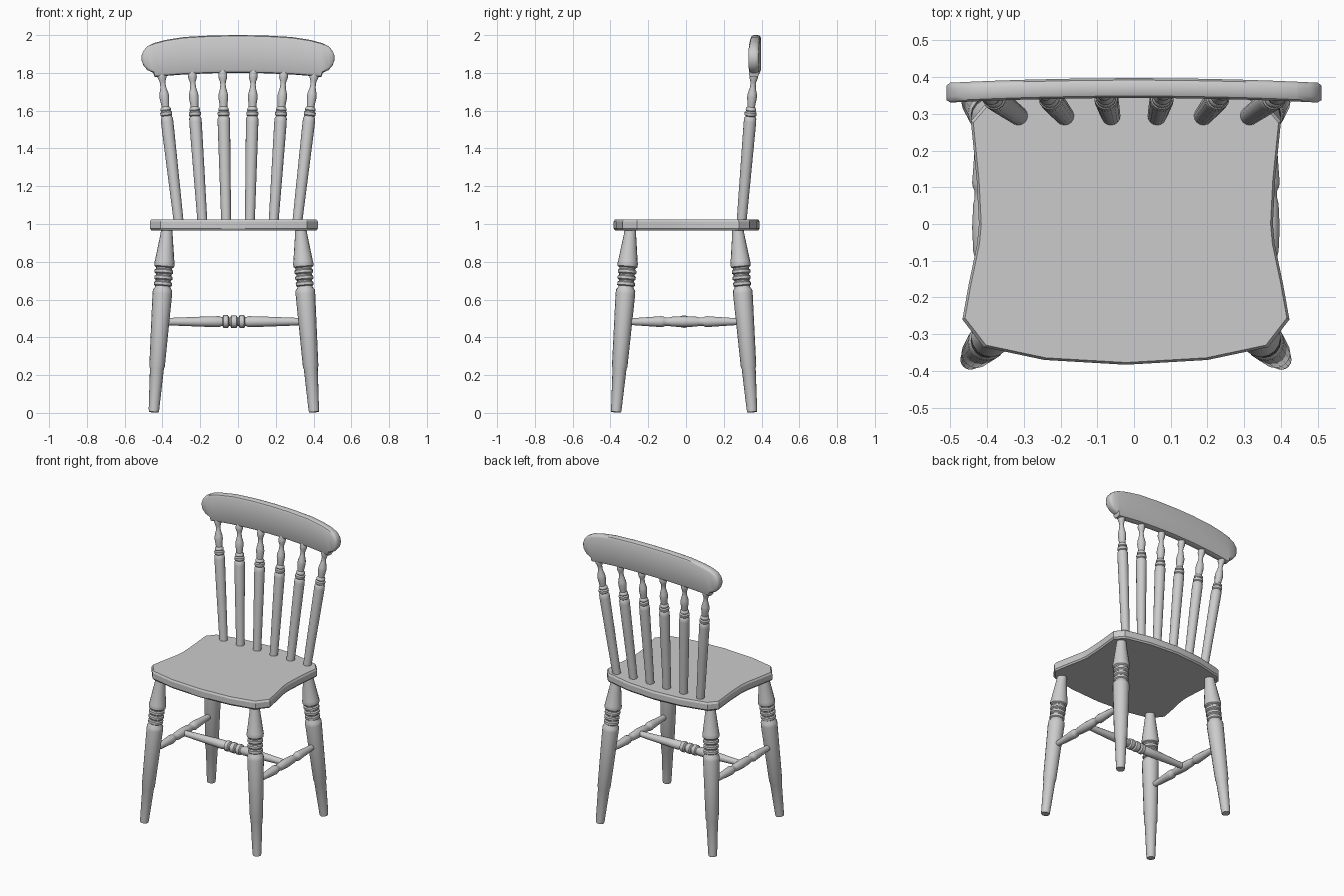
import bpy, bmesh, math
from mathutils import Vector

if "Cube" in bpy.data.objects:
    bpy.data.objects.remove(bpy.data.objects["Cube"])

CX, CY = -0.022, -0.01      # centre of the seat and leg frame
mat = bpy.data.materials.new("plain grey")
mat.diffuse_color = (0.6, 0.6, 0.6, 1)
mat.use_nodes = True
mat.node_tree.nodes["Principled BSDF"].inputs["Base Color"].default_value = mat.diffuse_color


def finish(name, bm, angle=35):
    bmesh.ops.recalc_face_normals(bm, faces=bm.faces)
    me = bpy.data.meshes.new(name)
    bm.to_mesh(me)
    bm.free()
    me.materials.append(mat)
    ob = bpy.data.objects.new(name, me)
    bpy.context.collection.objects.link(ob)
    bpy.context.view_layer.objects.active = ob
    ob.select_set(True)
    bpy.ops.object.shade_smooth_by_angle(angle=math.radians(angle))
    ob.select_set(False)
    return ob


def skin(name, loops, angle=35):
    """Join equal-length closed loops of points and cap both ends."""
    bm = bmesh.new()
    rows = [[bm.verts.new(p) for p in loop] for loop in loops]
    n = len(rows[0])
    for a, b in zip(rows, rows[1:]):
        for i in range(n):
            j = (i + 1) % n
            bm.faces.new((a[i], a[j], b[j], b[i]))
    bm.faces.new(rows[0])
    bm.faces.new(rows[-1])
    return finish(name, bm, angle)


def turned(name, p0, p1, profile, sides=16):
    """Lathe-turned part along p0-p1; profile = (station, radius)."""
    p0, p1 = Vector(p0), Vector(p1)
    axis = p1 - p0
    q = Vector((0, 0, 1)).rotation_difference(axis)
    s0, s1 = profile[0][0], profile[-1][0]
    loops = []
    for s, r in profile:
        c = p0 + axis * ((s - s0) / (s1 - s0))
        loops.append([c + q @ Vector((r * math.cos(2 * math.pi * k / sides),
                                      r * math.sin(2 * math.pi * k / sides), 0))
                      for k in range(sides)])
    return skin(name, loops)


# Seat: shaped outline with narrow chamfers
half = [(0, -.383), (.222, -.37), (.387, -.335), (.445, -.26), (.428, -.165),
        (.405, -.055), (.40, 0), (.406, .12), (.422, .28), (.375, .335),
        (.2, .375), (0, .39)]
outline = half + [(-x, y) for x, y in half[-2:0:-1]]
skin("seat", [[(CX + x * k, y * k, z) for x, y in outline]
              for z, k in ((.966, .982), (.976, 1), (1.012, 1), (1.024, .984))], 25)

# Legs: splayed, with three rings under a flared top
leg = [(.004, .026), (.02, .028), (.235, .037), (.245, .041), (.63, .052),
       (.65, .051), (.663, .041), (.67, .040), (.675, .047), (.69, .047),
       (.696, .040), (.702, .040), (.708, .048), (.722, .048), (.728, .041),
       (.735, .041), (.741, .049), (.755, .049), (.761, .042), (.768, .043),
       (.774, .052), (.79, .054), (.80, .052), (.94, .033), (.975, .030)]
foot, top = Vector((.424, .36, .004)), Vector((.354, .284, .975))


def leg_point(sx, sy, z):
    p = foot.lerp(top, (z - foot.z) / (top.z - foot.z))
    return Vector((CX + sx * p.x, CY + sy * p.y, z))


for sx, side in ((-1, "left"), (1, "right")):
    for sy, end in ((-1, "front"), (1, "back")):
        turned(f"{end}_leg_{side}", leg_point(sx, sy, .004),
               leg_point(sx, sy, .975), leg)

# Side stretchers: tapered, with a swelling between two grooves
ZS = .483
arm = [(-1, .015), (-.5, .026), (-.38, .029), (-.34, .027), (-.31, .022),
       (-.25, .022), (-.2, .026), (0, .029)]
arm = arm + [(-s, r) for s, r in arm[-2::-1]]
for sx, side in ((-1, "left"), (1, "right")):
    turned(f"side_stretcher_{side}", leg_point(sx, -1, ZS), leg_point(sx, 1, ZS), arm, 12)

# Cross stretcher: tapered, with three rings in the middle
bar = [(-1, .018), (-.4, .027), (-.2, .029), (-.17, .024), (-.155, .024),
       (-.14, .034), (-.08, .034), (-.065, .023), (-.05, .023), (-.035, .033),
       (0, .034)]
bar = bar + [(-s, r) for s, r in bar[-2::-1]]
xs = leg_point(1, 1, ZS).x - CX
turned("cross_stretcher", (CX - xs, CY, ZS), (CX + xs, CY, ZS), bar, 12)

# Back spindles: six, fanning out and leaning back
spindle = [(1.01, .026), (1.3, .030), (1.54, .033), (1.56, .032), (1.57, .026),
           (1.575, .031), (1.59, .032), (1.597, .025), (1.602, .028),
           (1.612, .027), (1.62, .020), (1.64, .022), (1.67, .026),
           (1.69, .024), (1.72, .016), (1.74, .014), (1.755, .016),
           (1.775, .023), (1.785, .023), (1.82, .018)]
for i in range(6):
    f = (i - 2.5) / 2.5
    turned(f"back_spindle_{i + 1}", (.314 * f, .294, 1.01), (.407 * f, .362, 1.82), spindle)

# Crest rail: curved board with rounded ends, built from upright sections
rail = [(0, 1.80, 2.0), (.14, 1.798, 1.998), (.283, 1.792, 1.99),
        (.38, 1.784, 1.975), (.442, 1.777, 1.959), (.448, 1.80, 1.956),
        (.48, 1.815, 1.94), (.50, 1.838, 1.918), (.51, 1.865, 1.893)]
loops = []
for x, zb, zt in [(-x, a, b) for x, a, b in rail[:0:-1]] + rail:
    yc = .370 - .013 * (x / .51) ** 2
    h = .027 if abs(x) < .505 else .020
    b = min(.016, (zt - zb) / 4)
    pts = [(-h, zb + b), (-h * .8, zb + b * .3), (-h * .4, zb)]
    pts += [(-y, z) for y, z in pts[::-1]]
    pts += [(-y, zb + zt - z) for y, z in pts]
    loops.append([(x, yc + y, z) for y, z in pts])
skin("crest_rail", loops, 40)
